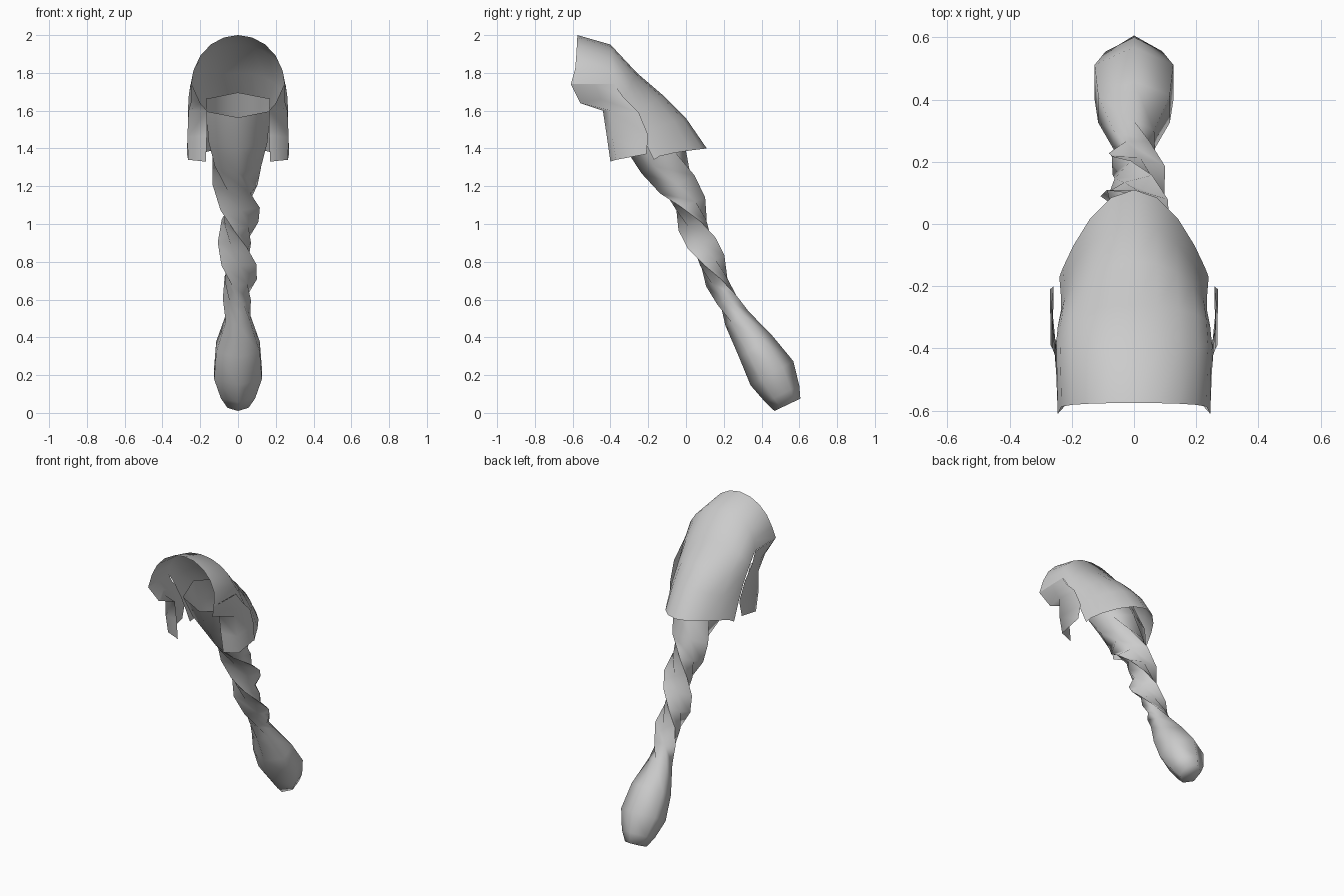
import bpy, bmesh
from math import sin, cos, pi, radians
from mathutils import Vector

if "Cube" in bpy.data.objects:
    bpy.data.objects.remove(bpy.data.objects["Cube"], do_unlink=True)

grey = bpy.data.materials.new("light_grey")
grey.use_nodes = True
shade = (0.6, 0.6, 0.6, 1)
grey.diffuse_color = shade
grey.node_tree.nodes["Principled BSDF"].inputs["Base Color"].default_value = shade


def loft(name, rows, closed=False):
    """Skin equally long point rows into a smooth sheet, or a tube with a closed tip."""
    bm = bmesh.new()
    grid = [[bm.verts.new(p) for p in row] for row in rows]
    count = len(grid[0])
    for upper, lower in zip(grid, grid[1:]):
        for i in range(count if closed else count - 1):
            j = (i + 1) % count
            bm.faces.new((upper[i], lower[i], lower[j], upper[j]))
    if closed:
        bm.faces.new(grid[-1])
    bmesh.ops.recalc_face_normals(bm, faces=bm.faces)
    if not closed:
        # turn the sheet so that it faces away from the model's middle
        outward = 0
        for face in bm.faces:
            centre = face.calc_center_median()
            outward += face.normal.dot(centre - Vector((0, centre.y, 1.5)))
        if outward < 0:
            bmesh.ops.reverse_faces(bm, faces=bm.faces)
    mesh = bpy.data.meshes.new(name)
    bm.to_mesh(mesh)
    bm.free()
    mesh.materials.append(grey)
    obj = bpy.data.objects.new(name, mesh)
    bpy.context.collection.objects.link(obj)
    bpy.ops.object.select_all(action="DESELECT")
    obj.select_set(True)
    bpy.context.view_layer.objects.active = obj
    bpy.ops.object.shade_smooth_by_angle(angle=radians(75))


# Hood: arches given by crown (y, z), side edge (x, y, z) and how pointed they are in plan
def arch(crown_y, crown_z, side_x, side_y, side_z, point=1.0, steps=5):
    points = []
    for i in range(-steps, steps + 1):
        t = i / steps * pi / 2
        k = max(cos(t), 0)
        points.append((side_x * sin(t),
                       side_y + (crown_y - side_y) * k ** point,
                       side_z + (crown_z - side_z) * k))
    return points


loft("hood", [
    arch(-.575, 2.0, .245, -.61, 1.74, .35),
    arch(-.4, 1.95, .25, -.38, 1.74),
    arch(-.26, 1.8, .245, -.33, 1.66),
    arch(-.12, 1.68, .235, -.28, 1.56, 1.2),
    arch(0, 1.56, .235, -.23, 1.46, 1.5),
    arch(.11, 1.4, .24, -.17, 1.34, 1.9),
])

# Side flaps: each row runs from the front edge to the back edge
flap = [
    [(.245, -.61, 1.74), (.25, -.48, 1.74), (.252, -.38, 1.74)],
    [(.2, -.56, 1.64), (.245, -.45, 1.66), (.262, -.33, 1.67)],
    [(.165, -.44, 1.6), (.262, -.4, 1.6), (.265, -.25, 1.59)],
    [(.165, -.42, 1.47), (.268, -.39, 1.46), (.258, -.2, 1.47)],
    [(.17, -.4, 1.33), (.264, -.37, 1.34), (.27, -.21, 1.37)],
]
for side, name in ((1, "left_flap"), (-1, "right_flap")):
    loft(name, [[(side * x, y, z) for x, y, z in row] for row in flap])


# Braid: six-sided rings of centre (y, z), half width, half depth and lobe strength
rings = [
    (-.29, 1.63, .195, .135, 0),
    (-.2, 1.47, .18, .14, 0),
    (-.115, 1.34, .148, .135, .04),
    (-.045, 1.21, .12, .105, .13),
    (.01, 1.1, .102, .085, .2),
    (.05, 1.0, .094, .08, .22),
    (.085, .9, .088, .075, .22),
    (.125, .8, .088, .07, .22),
    (.17, .7, .087, .062, .18),
    (.22, .6, .075, .06, .08),
    (.27, .5, .075, .072, 0),
    (.37, .35, .133, .105, 0),
    (.455, .21, .146, .13, 0),
    (.51, .1, .105, .1, 0),
    (.537, .043, .065, .076, 0),
]
SIDES = 6
tail = []
for n, (y, z, width, depth, lobe) in enumerate(rings):
    before, after = rings[max(n - 1, 0)], rings[min(n + 1, len(rings) - 1)]
    along = Vector((0, after[0] - before[0], after[1] - before[1])).normalized()
    back = Vector((0, -along.z, along.y))
    # three strands wind around the axis between the hood and the tuft
    twist = radians(382) * (1.05 - min(max(z, .5), 1.285))
    ring = []
    for i in range(SIDES):
        a = 2 * pi * i / SIDES
        r = 1 + lobe * cos(3 * a)
        ring.append(Vector((width * r * cos(a + twist), y, z))
                    + back * (depth * r * sin(a + twist)))
    tail.append(ring)
loft("braid", tail, closed=True)
